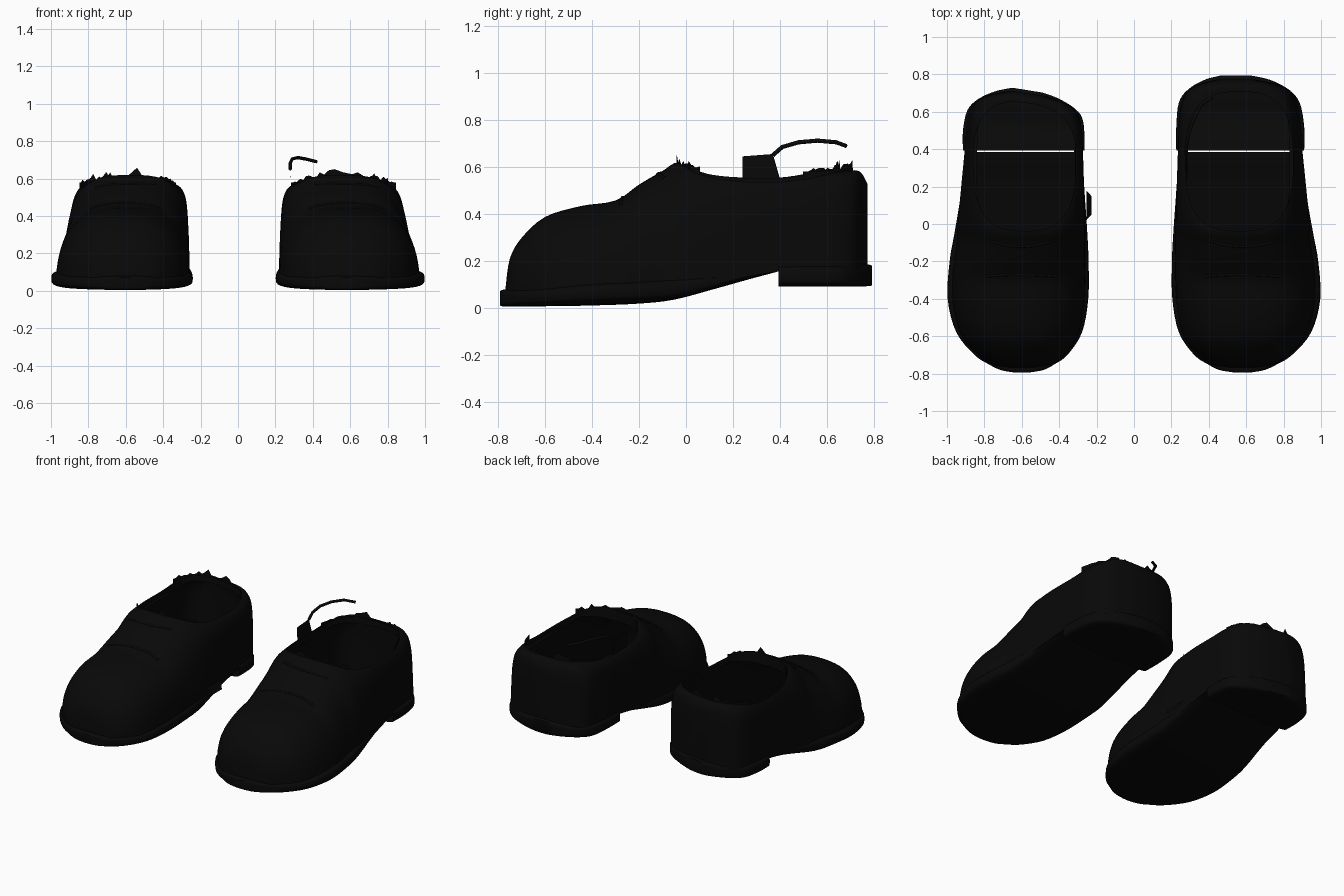
import bpy, bmesh, math, random
from mathutils import Vector

random.seed(4)
if "Cube" in bpy.data.objects:
    bpy.data.objects.remove(bpy.data.objects["Cube"])

black = bpy.data.materials.new("black leather")
black.use_nodes = True
COLOUR = (0.0025, 0.0025, 0.0025, 1)
black.diffuse_color = COLOUR
bsdf = black.node_tree.nodes["Principled BSDF"]
bsdf.inputs["Base Color"].default_value = COLOUR
bsdf.inputs["Roughness"].default_value = 0.7

# rows along the shoe: y, inner x, outer x, low z, high z, squareness, outer lean
UPPER = [(-.768, .51, .65, .05, .09, 2.4, 0), (-.75, .415, .745, .05, .21, 2.4, 0),
         (-.70, .34, .825, .05, .298, 2.5, 0), (-.60, .265, .917, .04, .387, 2.6, .01),
         (-.45, .23, .965, .04, .433, 2.7, .02), (-.30, .22, .975, .05, .457, 2.8, .04),
         (-.20, .22, .965, .05, .525, 2.8, .05), (-.10, .22, .95, .06, .583, 2.9, .055),
         (-.03, .22, .945, .07, .62, 3.2, .055), (.10, .225, .93, .10, .595, 5, .05),
         (.25, .23, .915, .13, .58, 7, .04), (.40, .235, .90, .155, .575, 8, .03),
         (.55, .24, .89, .155, .58, 8, .025), (.68, .265, .86, .155, .585, 7, .02),
         (.74, .33, .79, .155, .58, 6, .01), (.772, .44, .65, .155, .53, 5, 0)]
SOLE = [(-.793, .53, .63, .01, .07, 4, 0), (-.78, .455, .70, .006, .077, 4, 0),
        (-.75, .395, .765, .005, .08, 4, 0),
        (-.70, .322, .845, .005, .085, 4, 0), (-.58, .24, .947, .007, .095, 4, 0),
        (-.40, .205, .996, .01, .115, 4, 0), (-.20, .203, .985, .018, .125, 4, 0),
        (-.05, .21, .958, .035, .13, 5, 0), (.12, .222, .928, .08, .145, 5, 0),
        (.27, .232, .91, .122, .175, 5, 0), (.383, .236, .898, .152, .20, 5, 0)]
HEEL = [(.394, .226, .91, .09, .185, 6, 0), (.52, .226, .91, .09, .185, 6, 0),
        (.65, .24, .885, .09, .185, 6, 0), (.72, .29, .825, .09, .185, 5, 0),
        (.77, .375, .73, .092, .185, 4, 0), (.793, .46, .63, .095, .18, 4, 0)]


def floor(y):
    """Height of the insole."""
    if y > .45:
        return .12
    return .04 + .135 * max(0, min(1, (y + .12) / .5))


# hollow inside of the shoe, one wall thickness in from the upper
INSIDE = [(y, a + .028, b - .028, floor(y), h - .03, e, lean)
          for y, a, b, _, h, e, lean in UPPER[2:-1]]


def place(p, side):
    """Left shoe as drawn; the right one is mirrored, narrower and shorter at the heel."""
    x, y, z = p
    if side == "right":
        x = -(1 - (1 - x) * .95)
        if y > .395:
            back = y - .39
            y = .39 + back * (.84 - .4 * max(0, x + .65))
    return Vector((x, y, z))


def finish(name, bm, smooth=True):
    bmesh.ops.recalc_face_normals(bm, faces=bm.faces)
    mesh = bpy.data.meshes.new(name)
    bm.to_mesh(mesh)
    bm.free()
    mesh.materials.append(black)
    ob = bpy.data.objects.new(name, mesh)
    bpy.context.collection.objects.link(ob)
    if smooth:
        smooth_edges(ob)
    return ob


def activate(ob):
    bpy.ops.object.select_all(action="DESELECT")
    ob.select_set(True)
    bpy.context.view_layer.objects.active = ob


def smooth_edges(ob):
    activate(ob)
    bpy.ops.object.shade_smooth_by_angle(angle=math.radians(40))


def power(v, e):
    return math.copysign(abs(v) ** (2 / e), v)


def blend(rows, steps=4):
    """Smooth curve through the rows."""
    out = []
    for i in range(len(rows) - 1):
        a, b, c, d = (rows[min(max(i + k, 0), len(rows) - 1)] for k in (-1, 0, 1, 2))
        for s in range(steps):
            t = s / steps
            out.append([q + .5 * t * (r - p + t * (2 * p - 5 * q + 4 * r - w + t * (3 * (q - r) + w - p)))
                        for p, q, r, w in zip(a, b, c, d)])
    return out + [list(rows[-1])]


def skin(name, rings, smooth):
    """Closed tube through the rings, capped at both ends."""
    bm = bmesh.new()
    rings = [[bm.verts.new(p) for p in ring] for ring in rings]
    for a, b in zip(rings, rings[1:]):
        for k in range(len(a)):
            j = (k + 1) % len(a)
            bm.faces.new((a[k], a[j], b[j], b[k]))
    bm.faces.new(rings[0])
    bm.faces.new(rings[-1])
    return finish(name, bm, smooth)


def loft(name, rows, side, arch=False, n=40):
    rings = []
    for y, x0, x1, z0, z1, e, lean in blend(rows):
        ring = []
        for k in range(n + 1 if arch else n):
            a = (math.pi if arch else math.tau) * k / n
            c, s = power(math.cos(a), e), power(math.sin(a), e)
            up = s if arch else (s + 1) / 2
            outer = x1 - lean * up
            x = (x0 + outer) / 2 + (outer - x0) / 2 * c
            ring.append(place((x, y, z0 + (z1 - z0) * up), side))
        rings.append(ring)
    return skin(name, rings, not arch)


def opening_point(a, z, grow=0):
    return (.563 + (.287 + grow) * power(math.cos(a), 2.8),
            .335 + (.372 + grow) * power(math.sin(a), 2.8), z)


def box(name, centre, size, side):
    bm = bmesh.new()
    bmesh.ops.create_cube(bm, size=1)
    for v in bm.verts:
        v.co = place([c + s * u for c, s, u in zip(centre, size, v.co)], side)
    return finish(name, bm, False)


def cut(ob, cutters):
    for cutter in cutters:
        cutter.hide_render = True
        mod = ob.modifiers.new("cut", "BOOLEAN")
        mod.operation, mod.object, mod.solver = "DIFFERENCE", cutter, "EXACT"
        activate(ob)
        bpy.ops.object.modifier_apply(modifier=mod.name)
    smooth_edges(ob)


def tube(name, points, radius):
    cu = bpy.data.curves.new(name, "CURVE")
    cu.dimensions = "3D"
    cu.bevel_depth, cu.bevel_resolution = radius, 2
    sp = cu.splines.new("POLY")
    sp.points.add(len(points) - 1)
    for q, p in zip(sp.points, points):
        q.co = (*p, 1)
    cu.materials.append(black)
    bpy.context.collection.objects.link(bpy.data.objects.new(name, cu))


def crease(name, ob, side, y, half, bow):
    """Fold line laid on the vamp."""
    bpy.context.view_layer.update()
    pts = []
    for k in range(17):
        t = k / 8 - 1
        p = place((.58 + half * t, y + bow * t * t, 2), side)
        hit, loc, _, _ = ob.ray_cast(p, Vector((0, 0, -1)))
        if hit:
            pts.append(loc - Vector((0, 0, .003)))
    tube(name, pts, .008)


def frayed_rim(side, n=80):
    """Torn lining standing up at the front and back of the opening."""
    bm = bmesh.new()
    rows = []
    for k in range(n):
        x, y, _ = opening_point(math.tau * k / n, 0, .004)
        mid = max(0, 1 - abs(x - .58) / .3)
        top = .58
        if y < .1:
            top = .59 + random.random() * .09 * mid
        elif y > .56:
            top = .58 + random.random() * .08 * mid
        rows.append([bm.verts.new(place((x, y, z), side)) for z in (.54, top)])
    for k in range(n):
        (a, b), (c, d) = rows[k], rows[(k + 1) % n]
        if not .06 < (a.co.y + c.co.y) / 2 < .5:
            bm.faces.new((a, c, d, b))
    finish(side + "_frayed_lining", bm, False)


def flap(name, corners):
    bm = bmesh.new()
    bm.faces.new([bm.verts.new(p) for p in corners])
    finish(name, bm, False)


for side in ("left", "right"):
    upper = loft(side + "_upper", UPPER, side, arch=True)
    crease(side + "_vamp_crease", upper, side, -.27, .2, -.01)
    crease(side + "_tongue_crease", upper, side, -.12, .17, .03)
    sole = loft(side + "_sole", SOLE, side)
    heel = loft(side + "_heel", HEEL, side)
    # hollow out the foot cavity, its opening and the narrow gap before the heel
    inside = loft("inside_cutter", INSIDE, side, arch=True)
    ring = [opening_point(math.tau * k / 64, 0) for k in range(64)]
    opening = skin("opening_cutter", [[place((x, y, z), side) for x, y, _ in ring]
                                      for z in (.5, .95)], False)
    gap = box("gap_cutter", (.57, .3885, .15), (.57, .009, .3), side)
    cutters = [inside, opening, gap]
    cut(upper, cutters)
    cut(sole, [inside])
    cut(heel, [inside])
    for cutter in cutters:
        bpy.data.objects.remove(cutter)
    frayed_rim(side)

# torn lining flap and loose thread on the left shoe, split seam on the right
flap("left_torn_flap", ((.285, .24, .55), (.285, .4, .55), (.28, .37, .655), (.28, .24, .645)))
tube("left_loose_thread", [(.28, .37, .65), (.28, .41, .685), (.29, .48, .705), (.32, .56, .712),
                           (.36, .64, .705), (.42, .68, .69)], .009)
flap("right_split_seam", ((-.255, .02, .17), (-.255, .18, .17), (-.228, .15, .12), (-.228, .05, .12)))
